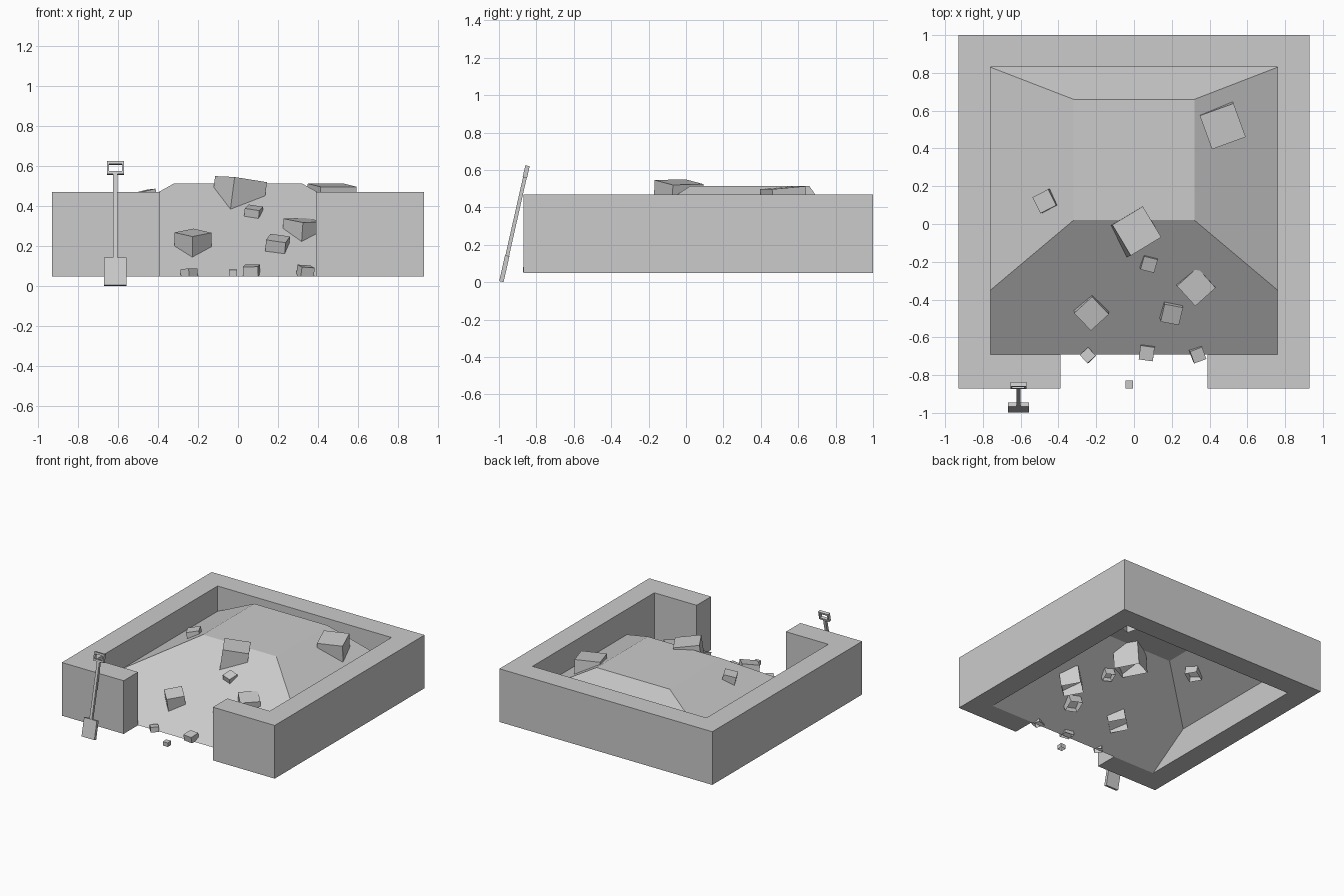
import bpy, bmesh
from math import radians
from mathutils import Matrix, Vector

if "Cube" in bpy.data.objects:
    bpy.data.objects.remove(bpy.data.objects["Cube"])

BASE = 0.05


def finish(name, bm):
    mesh = bpy.data.meshes.new(name)
    bm.to_mesh(mesh)
    bm.free()
    obj = bpy.data.objects.new(name, mesh)
    bpy.context.collection.objects.link(obj)
    return obj


def add_box(bm, x0, x1, y0, y1, z0, z1, matrix=Matrix()):
    size = Matrix.Diagonal((x1 - x0, y1 - y0, z1 - z0, 1))
    mid = Matrix.Translation(((x0 + x1) / 2, (y0 + y1) / 2, (z0 + z1) / 2))
    return bmesh.ops.create_cube(bm, size=1, matrix=matrix @ mid @ size)


# Enclosure wall: one plan outline with a gap at the front, extruded upward
half = [(0.93, 1.0), (0.93, -0.87), (0.39, -0.87), (0.39, -0.69), (0.76, -0.69), (0.76, 0.83)]
outline = half + [(-x, y) for x, y in reversed(half)]
bm = bmesh.new()
face = bm.faces.new([bm.verts.new((x, y, BASE)) for x, y in outline])
ext = bmesh.ops.extrude_face_region(bm, geom=[face])
bmesh.ops.translate(bm, vec=(0, 0, 0.42), verts=[v for v in ext["geom"] if isinstance(v, bmesh.types.BMVert)])
bmesh.ops.recalc_face_normals(bm, faces=bm.faces)
finish("enclosure_wall", bm)

# Heap: open shell with a flat top, sloping to the walls and out of the gap
bm = bmesh.new()


def pair(x, y, z):
    return bm.verts.new((-x, y, z)), bm.verts.new((x, y, z))


toe = pair(0.76, -0.69, BASE)
shoulder = pair(0.76, -0.35, 0.27)
back = pair(0.76, 0.83, 0.27)
top_front = pair(0.32, 0.02, 0.513)
top_back = pair(0.32, 0.66, 0.513)
bm.faces.new((toe[0], toe[1], shoulder[1], top_front[1], top_front[0], shoulder[0]))
bm.faces.new((top_front[0], top_front[1], top_back[1], top_back[0]))
bm.faces.new((top_back[0], top_back[1], back[1], back[0]))
bm.faces.new((shoulder[1], back[1], top_back[1], top_front[1]))
bm.faces.new((shoulder[0], top_front[0], top_back[0], back[0]))
finish("heap", bm)


# Rocks: tilted open-bottomed cubes, trimmed at base level
def rock(i, x, y, z, size, yaw, gx, gy):
    tilt = Vector((0, 0, 1)).rotation_difference(Vector((-gx, -gy, 1))).to_matrix().to_4x4()
    place = Matrix.Translation((x, y, z)) @ tilt @ Matrix.Rotation(radians(yaw), 4, 'Z')
    bm = bmesh.new()
    h = size / 2
    add_box(bm, -h, h, -h, h, -size, 0)
    bm.normal_update()
    bmesh.ops.delete(bm, geom=[f for f in bm.faces if f.normal.z < -0.9], context='FACES')
    bm.transform(place)
    bmesh.ops.bisect_plane(bm, geom=bm.verts[:] + bm.edges[:] + bm.faces[:],
                           plane_co=(0, 0, BASE), plane_no=(0, 0, 1), clear_inner=True)
    finish(f"rock_{i}", bm)


# top centre x, y, z, size, yaw, slope of the top in x and y
rocks = [
    (0.015, -0.037, 0.535, 0.19, 31, -0.13, -0.05),
    (0.47, 0.517, 0.505, 0.19, 20, -0.03, 0.08),
    (-0.475, 0.12, 0.475, 0.095, 27, 0.22, 0.05),
    (0.08, -0.215, 0.393, 0.075, -15, -0.08, 0.3),
    (0.33, -0.333, 0.33, 0.145, 42, -0.07, 0.12),
    (-0.225, -0.475, 0.268, 0.13, 43, 0.0, 0.22),
    (0.2, -0.48, 0.24, 0.1, -12, -0.08, 0.35),
    (-0.245, -0.695, 0.087, 0.06, 43, 0.05, -0.05),
    (0.067, -0.685, 0.103, 0.075, -8, 0.03, 0.15),
    (0.34, -0.695, 0.1, 0.068, 20, -0.12, 0.15),
    (-0.025, -0.85, 0.083, 0.042, 0, 0.0, 0.03),
]
for i, data in enumerate(rocks, 1):
    rock(i, *data)

# Shovel leaning on the front wall: blade, shaft and looped grip
lean = Matrix.Translation((-0.612, -0.987, 0.003)) @ Matrix.Rotation(radians(-12.7), 4, 'X')
shovel = {
    "shovel_blade": [(-0.056, 0.056, -0.012, 0.012, 0, 0.142)],
    "shovel_shaft": [(-0.011, 0.011, -0.01, 0.01, 0.142, 0.572)],
    "shovel_grip": [(-0.043, 0.043, -0.012, 0.012, 0.57, 0.584),
                    (-0.043, 0.043, -0.012, 0.012, 0.621, 0.635),
                    (-0.043, -0.033, -0.012, 0.012, 0.584, 0.621),
                    (0.033, 0.043, -0.012, 0.012, 0.584, 0.621)],
}
for name, boxes in shovel.items():
    bm = bmesh.new()
    for b in boxes:
        add_box(bm, *b, matrix=lean)
    finish(name, bm)
